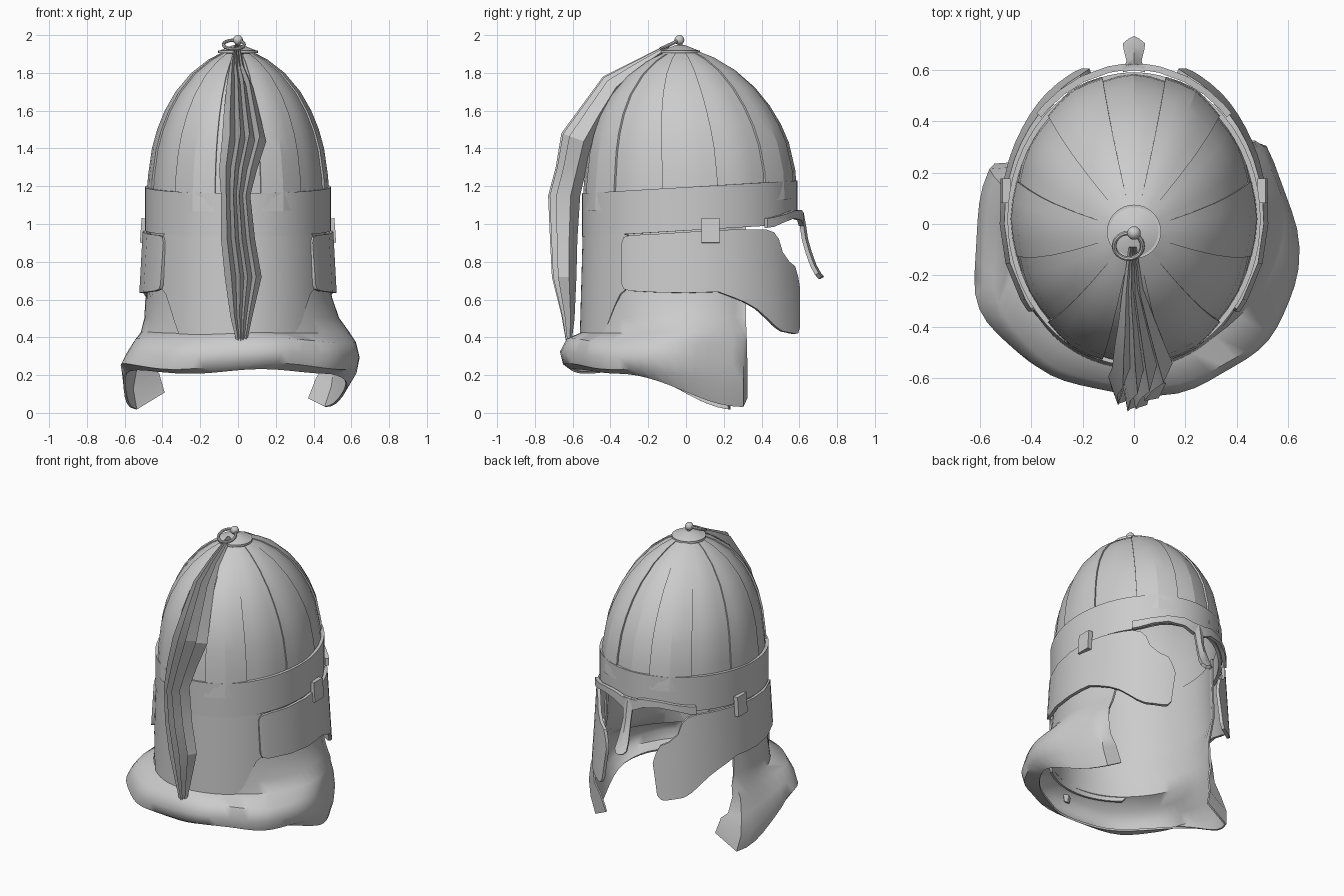
import bpy, bmesh, math
from math import sin, cos, pi, radians, sqrt, copysign

if "Cube" in bpy.data.objects:
    bpy.data.objects.remove(bpy.data.objects["Cube"])

steel = bpy.data.materials.new("grey steel")
steel.diffuse_color = (0.6, 0.6, 0.6, 1)
steel.use_nodes = True
steel.node_tree.nodes["Principled BSDF"].inputs["Base Color"].default_value = steel.diffuse_color


def finish(obj, thick=0, angle=30):
    """Material, optional wall thickness, smooth shading with sharp edges."""
    obj.data.materials.append(steel)
    bpy.ops.object.select_all(action='DESELECT')
    bpy.context.view_layer.objects.active = obj
    obj.select_set(True)
    if thick:
        m = obj.modifiers.new("wall", 'SOLIDIFY')
        m.thickness, m.offset = thick, 0
        bpy.ops.object.modifier_apply(modifier="wall")
    bpy.ops.object.shade_smooth_by_angle(angle=radians(angle))
    return obj


def sheet(name, rows, closed=False, thick=0.02, angle=30, caps=False):
    """Surface through rows of points; closed joins each row into a ring."""
    bm = bmesh.new()
    vs = [[bm.verts.new(p) for p in row] for row in rows]
    n = len(rows[0])
    for a, b in zip(vs, vs[1:]):
        for i in range(n if closed else n - 1):
            j = (i + 1) % n
            bm.faces.new((a[i], a[j], b[j], b[i]))
    if caps:
        bm.faces.new(vs[0])
        bm.faces.new(vs[-1])
    bmesh.ops.recalc_face_normals(bm, faces=bm.faces)
    me = bpy.data.meshes.new(name)
    bm.to_mesh(me)
    bm.free()
    obj = bpy.data.objects.new(name, me)
    bpy.context.collection.objects.link(obj)
    return finish(obj, thick, angle)


def smooth(v, lo, hi):
    v = min(max((v - lo) / (hi - lo), 0), 1)
    return v * v * (3 - 2 * v)


# Fluted dome: twelve gores, every second one raised; smooth lining inside
profile = [(1.10, 1), (1.25, .985), (1.4, .94), (1.5, .882), (1.6, .797),
           (1.7, .677), (1.8, .5), (1.87, .31), (1.907, .16)]
rows, lining = [], []
for z, f in profile:
    row, inner = [], []
    cy = 0.02 - 0.05 * smooth(z, 1.2, 1.9)
    for s in range(12):
        for k in range(5):
            u = k / 2 - 1
            t = radians(30 * s + 15 * u)
            r = f * (1 + 0.015 * (1 - abs(u))) + (0.022 if s % 2 else 0)
            x, y = 0.467 * r * sin(t), 0.56 * r * cos(t)
            row.append((x, cy + y, z + 0.06 * y))
            if k < 4:
                t = radians(30 * s + 7.5 * k)
                x, y = 0.456 * f * sin(t), 0.545 * f * cos(t)
                inner.append((x, cy + y, z - 0.01 + 0.06 * y))
    rows.append(row)
    lining.append(inner)
sheet("dome", rows, closed=True, thick=0, angle=14)
sheet("dome_lining", lining, closed=True, thick=0, angle=60)

# Head band, tilted up to the front and arched over the eyes
rows = []
for k in range(4):
    row = []
    for i in range(64):
        t = 2 * pi * i / 64
        x, y = 0.482 * sin(t), 0.02 + 0.56 * cos(t)
        top = 1.195 + 0.06 * y
        low = 0.965 + 0.06 * y + 0.04 * smooth(y, 0.42, 0.56)
        row.append((x, y, low + (top - low) * k / 3))
    rows.append(row)
sheet("head_band", rows, closed=True)

# Brow strip along the front of the band
brow = [(.37, .98, 1.03), (.34, .985, 1.035), (.28, 1.01, 1.05), (.2, 1.03, 1.07),
        (.1, 1.02, 1.075), (.04, .99, 1.06)]
cols = [(-x, a, b) for x, a, b in brow] + [(x, a, b) for x, a, b in reversed(brow)]
rows = [[(x, 0.02 + 0.592 * sqrt(1 - (x / 0.505) ** 2), a + (b - a) * k) for x, a, b in cols]
        for k in (0, 1)]
sheet("brow_strip", rows, thick=0.025)

# Nose guard bending forward
nasal = [(.612, 1.06, .045), (.625, .99, .03), (.635, .92, .025), (.655, .85, .03),
         (.68, .78, .037), (.705, .735, .04), (.722, .715, .02)]
sheet("nose_guard", [[(-w, y - .012, z), (0, y, z), (w, y - .012, z)] for y, z, w in nasal],
      thick=0.022)

# Cheek guards: columns of (y, top, bottom) wrapped round the head
cheek = [(-.335, .90, .68), (-.325, .93, .655), (-.29, .94, .645), (-.15, .947, .638),
         (0, .957, .635), (.1, .963, .638), (.17, .967, .64), (.25, .97, .61),
         (.31, .971, .585), (.37, .971, .55), (.42, .97, .505), (.46, .955, .465),
         (.485, .92, .445), (.505, .85, .432), (.54, .80, .425), (.57, .775, .418),
         (.585, .72, .42), (.595, .66, .45)]
for side, label in ((-1, "left"), (1, "right")):
    rows = []
    for k in range(6):
        row = []
        for y, a, b in cheek:
            z = a + (b - a) * k / 5
            s = 1.0 + 0.11 * (0.96 - z)
            ry = (0.56 if y < 0.02 else 0.59) * s
            x = 0.495 * s * sqrt(max(0.02, 1 - ((y - 0.02) / ry) ** 2))
            row.append((side * x, y, z))
        rows.append(row)
    sheet(label + "_cheek_guard", rows)

    # Hinge plates joining band and cheek guard
    bpy.ops.mesh.primitive_cube_add(size=1, location=(side * 0.5, 0.13, 0.965))
    hinge = bpy.context.object
    hinge.name = label + "_hinge"
    hinge.scale = (0.03, 0.095, 0.13)
    hinge.rotation_euler = (0, side * radians(-4), 0)
    finish(hinge)

# Back plate with rounded lower corners
rows = []
for k in range(7):
    row = []
    for i in range(29):
        t = radians(-54 + 108 * i / 28)
        low = 0.385 + 0.27 * smooth(abs(t), radians(34), radians(54))
        top = 0.95 - 0.01 * cos(t)
        z = top + (low - top) * k / 6
        s = 1 + 0.05 * (0.93 - z)
        row.append((0.484 * s * sin(t), 0.02 - 0.56 * s * cos(t), z))
    rows.append(row)
sheet("back_plate", rows, thick=0.015)

# Cloth neck cape: (z back, z front, left half width, right half width, back y,
#                   centre y, waviness, left sweep, fold at the front edge)
cape = [(1.08, 1.1, .455, .455, -.52, .02, 0, 124, 0),
        (.90, .92, .46, .46, -.525, .02, 0, 124, 0),
        (.70, .70, .472, .472, -.535, .02, 0, 122, 0),
        (.60, .60, .485, .495, -.54, .02, 0, 106, 0),
        (.50, .50, .49, .53, -.543, .02, 0, 106, 0),
        (.42, .43, .51, .58, -.55, .01, .003, 108, .02),
        (.378, .35, .545, .61, -.62, -.07, .012, 110, .05),
        (.31, .25, .585, .625, -.65, -.08, .016, 113, .09),
        (.25, .14, .62, .61, -.635, -.08, .016, 116, .14),
        (.225, .03, .61, .565, -.60, -.08, .012, 118, .15)]
rows = []
for zb, zf, rl, rr, back, cy, wave, left, fold in cape:
    row = []
    for i in range(41):
        t = radians(-left + (left + 125) * i / 40)
        c, s = cos(t), sin(t)
        rx = rl if s < 0 else rr
        w = 1 + wave * (sin(5 * t + 1) + 0.7 * sin(9 * t))
        p = 0.85 if back < -.6 and c > 0 else 1
        half = .475 + (rx - .475) * s * s if p == 1 and c > 0 else rx
        ry = (cy - back) * w if c > 0 else (0.29 - cy) / 0.56
        x = half * w * copysign(abs(s) ** p, s)
        y = cy - ry * copysign(abs(c) ** p, c)
        z = zb + (zf - zb) * smooth(y, -0.35, 0.25) + wave * sin(4 * t + 0.5)
        row.append((x, y, z))
    (xa, ya, za), (xb, yb, zb2) = row[0], row[-1]
    lift = 0.6 * fold if zf < .2 else 0
    row.insert(0, (xa + fold, ya + 0.01, za + lift))
    row.append((xb - 0.6 * fold, yb + 0.02, zb2 + 0.5 * lift))
    rows.append(row)
sheet("neck_cape", rows, thick=0.012, angle=50)

# Pleated horsehair tail: (outer y, outer z, inner y, inner z, left x, right x)
tail = [(-.09, 1.955, -.09, 1.93, -.02, .01), (-.28, 1.86, -.24, 1.81, -.045, .035),
        (-.44, 1.78, -.34, 1.70, -.06, .08), (-.55, 1.63, -.42, 1.56, -.075, .115),
        (-.66, 1.48, -.49, 1.42, -.085, .15), (-.69, 1.3, -.53, 1.28, -.1, .1),
        (-.73, 1.15, -.56, 1.15, -.09, .065), (-.72, .92, -.575, .92, -.09, .09),
        (-.71, .72, -.58, .72, -.07, .125), (-.66, .52, -.59, .5, -.04, .075),
        (-.63, .345, -.61, .34, 0, .04)]
section = [(0, .4), (.18, .85), (.3, .4), (.42, 1), (.52, .45), (.62, .95),
           (.74, .35), (.85, .75), (1, .3), (.75, .1), (.5, 0), (.25, .15)]
rows = [[(xl + (xr - xl) * u, yi + (yo - yi) * v, zi + (zo - zi) * v) for u, v in section]
        for yo, zo, yi, zi, xl, xr in tail]
sheet("hair_tail", rows, closed=True, thick=0, angle=20, caps=True)

# Crown cap, pin, ball and ring
top = (0, -0.03)
for name, r1, r2, z, h in (("crown_rim", .105, .105, 1.912, .014),
                           ("crown_cap", .1, .025, 1.932, .03),
                           ("finial_pin", .012, .012, 1.955, .04)):
    bpy.ops.mesh.primitive_cone_add(vertices=32, radius1=r1, radius2=r2, depth=h,
                                    location=(*top, z))
    bpy.context.object.name = name
    finish(bpy.context.object)
bpy.ops.mesh.primitive_uv_sphere_add(segments=20, ring_count=12, radius=0.026,
                                     location=(0, -0.035, 1.974))
bpy.context.object.name = "finial_ball"
finish(bpy.context.object)
bpy.ops.mesh.primitive_torus_add(major_segments=28, minor_segments=8, major_radius=0.055,
                                 minor_radius=0.009, location=(-0.022, -0.085, 1.95),
                                 rotation=(radians(25), 0, 0))
bpy.context.object.name = "tail_ring"
finish(bpy.context.object)
